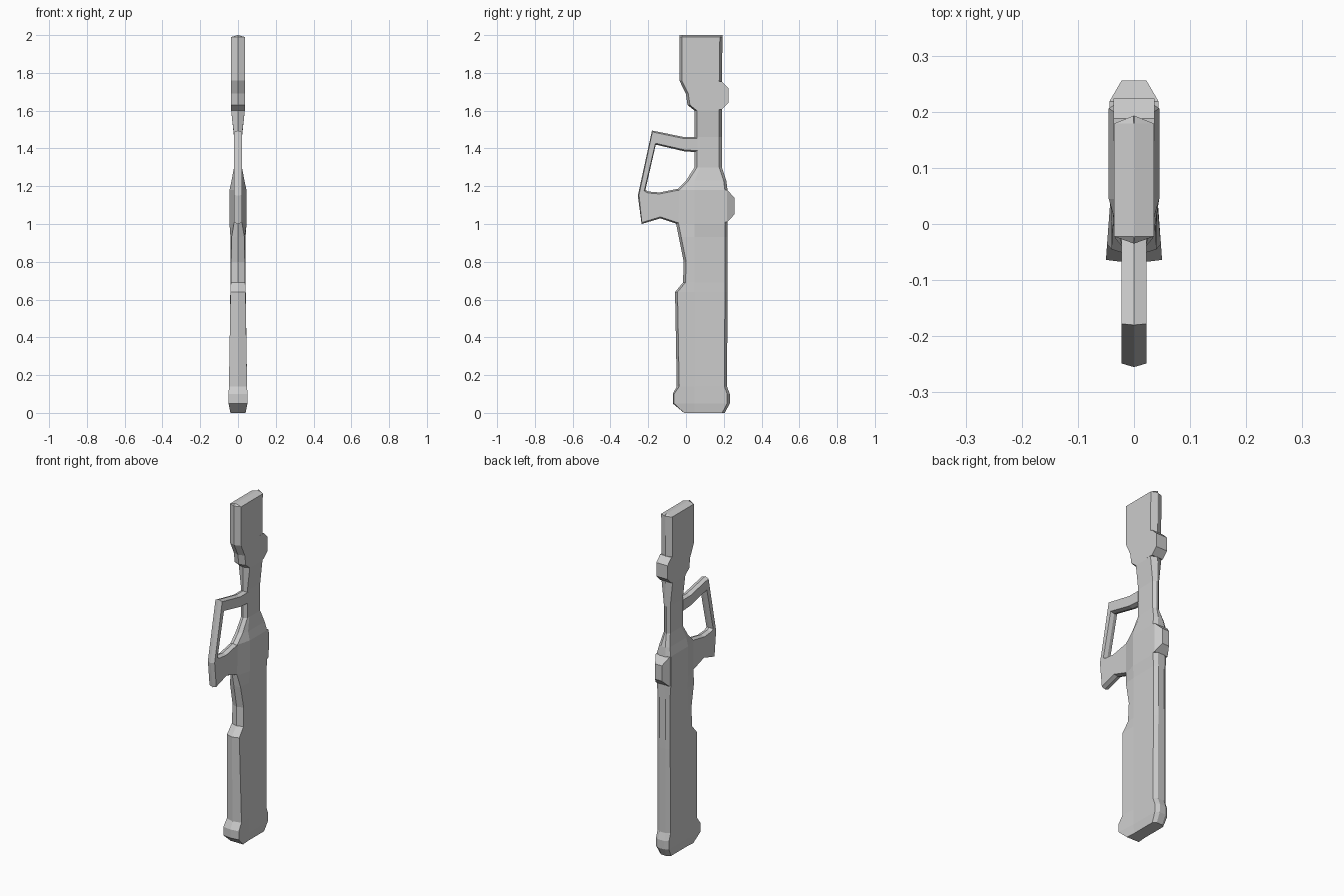
import bpy, bmesh
from mathutils import Vector


def loft(name, rings):
    """Skin a list of equal-length closed rings and cap both ends."""
    bm = bmesh.new()
    loops = [[bm.verts.new(p) for p in ring] for ring in rings]
    n = len(loops[0])
    for a, b in zip(loops, loops[1:]):
        for i in range(n):
            j = (i + 1) % n
            bm.faces.new((a[i], a[j], b[j], b[i]))
    bm.faces.new(loops[0][::-1])
    bm.faces.new(loops[-1])
    bmesh.ops.remove_doubles(bm, verts=bm.verts, dist=0.0002)
    bmesh.ops.recalc_face_normals(bm, faces=bm.faces)
    mesh = bpy.data.meshes.new(name)
    bm.to_mesh(mesh)
    bm.free()
    obj = bpy.data.objects.new(name, mesh)
    bpy.context.collection.objects.link(obj)
    return obj


def section(z, front, w_front, w_mid, back, w_back, ridge=0.013, chamfer=0.014):
    """Symmetric slice: front ridge, side edges, mid edge, chamfered back."""
    mid = max(0.045, front + 0.03)
    half = [(w_front, front + ridge), (w_mid, mid),
            (w_mid, back - chamfer), (w_back, back)]
    pts = [(0, front)] + half + [(-x, y) for x, y in reversed(half)]
    return [(x, y, z) for x, y in pts]


# Lower body: butt, magazine block, grip recess and receiver
loft("lower_body", [section(*s) for s in [
    (0.00, -0.010, 0.040, 0.036, 0.205, 0.018, 0.0),
    (0.05, -0.070, 0.050, 0.042, 0.232, 0.020, 0.006),
    (0.10, -0.070, 0.050, 0.042, 0.232, 0.020, 0.006),
    (0.14, -0.049, 0.048, 0.042, 0.217, 0.020),
    (0.64, -0.058, 0.040, 0.041, 0.220, 0.020),
    (0.69, -0.016, 0.038, 0.040, 0.220, 0.020),
    (0.80, -0.012, 0.036, 0.040, 0.220, 0.020),
    (0.93, -0.038, 0.034, 0.040, 0.220, 0.020),
    (1.00, -0.052, 0.022, 0.045, 0.220, 0.022),
    (1.18, -0.050, 0.022, 0.045, 0.220, 0.022),
    (1.23, 0.000, 0.022, 0.034, 0.213, 0.014),
    (1.30, 0.045, 0.020, 0.021, 0.190, 0.005),
]])

# Upper body: slim neck flaring into the flat muzzle block
loft("upper_body", [section(*s) for s in [
    (1.30, 0.045, 0.020, 0.021, 0.190, 0.005),
    (1.46, 0.045, 0.020, 0.021, 0.190, 0.005),
    (1.60, 0.045, 0.036, 0.036, 0.190, 0.001),
    (1.63, 0.008, 0.036, 0.036, 0.190, 0.001),
    (1.69, -0.001, 0.036, 0.036, 0.190, 0.001),
    (1.76, -0.035, 0.036, 0.036, 0.190, 0.001),
    (1.99, -0.035, 0.036, 0.036, 0.193, 0.001),
    (2.00, -0.035, 0.001, 0.001, 0.193, 0.001),
]])


# Back bumps: tapered pads on the receiver and the muzzle block
def bump(name, z0, z1, slope, y0, y1, w0, w1):
    rings = []
    for y, w, s in ((y0 - 0.04, w0, 0), (y0, w0, 0), (y1, w1, slope)):
        rings.append([(-w, y, z0 + s), (w, y, z0 + s),
                      (w, y, z1 - s), (-w, y, z1 - s)])
    return loft(name, rings)


bump("receiver_bump", 1.01, 1.18, 0.04, 0.218, 0.256, 0.044, 0.022)
bump("muzzle_bump", 1.605, 1.755, 0.035, 0.188, 0.224, 0.0365, 0.0365)

# Trigger guard: ridged bar swept along outer / inner outline pairs
guard = [
    ((0.06, 1.46), (0.06, 1.38)),
    ((-0.01, 1.46), (-0.01, 1.385)),
    ((-0.18, 1.495), (-0.16, 1.42)),
    ((-0.255, 1.15), (-0.215, 1.18)),
    ((-0.235, 1.00), (-0.20, 1.172)),
    ((-0.135, 1.03), (-0.14, 1.167)),
    ((-0.045, 1.00), (-0.05, 1.185)),
    ((0.06, 1.00), (0.06, 1.18)),
]
rings = []
for o, i in guard:
    o, i = Vector((0, *o)), Vector((0, *i))
    d = (i - o).normalized() * 0.008
    w = Vector((0.022, 0, 0))
    rings.append([o, o + d + w, i - d + w, i, i - d - w, o + d - w])
loft("trigger_guard", rings)
